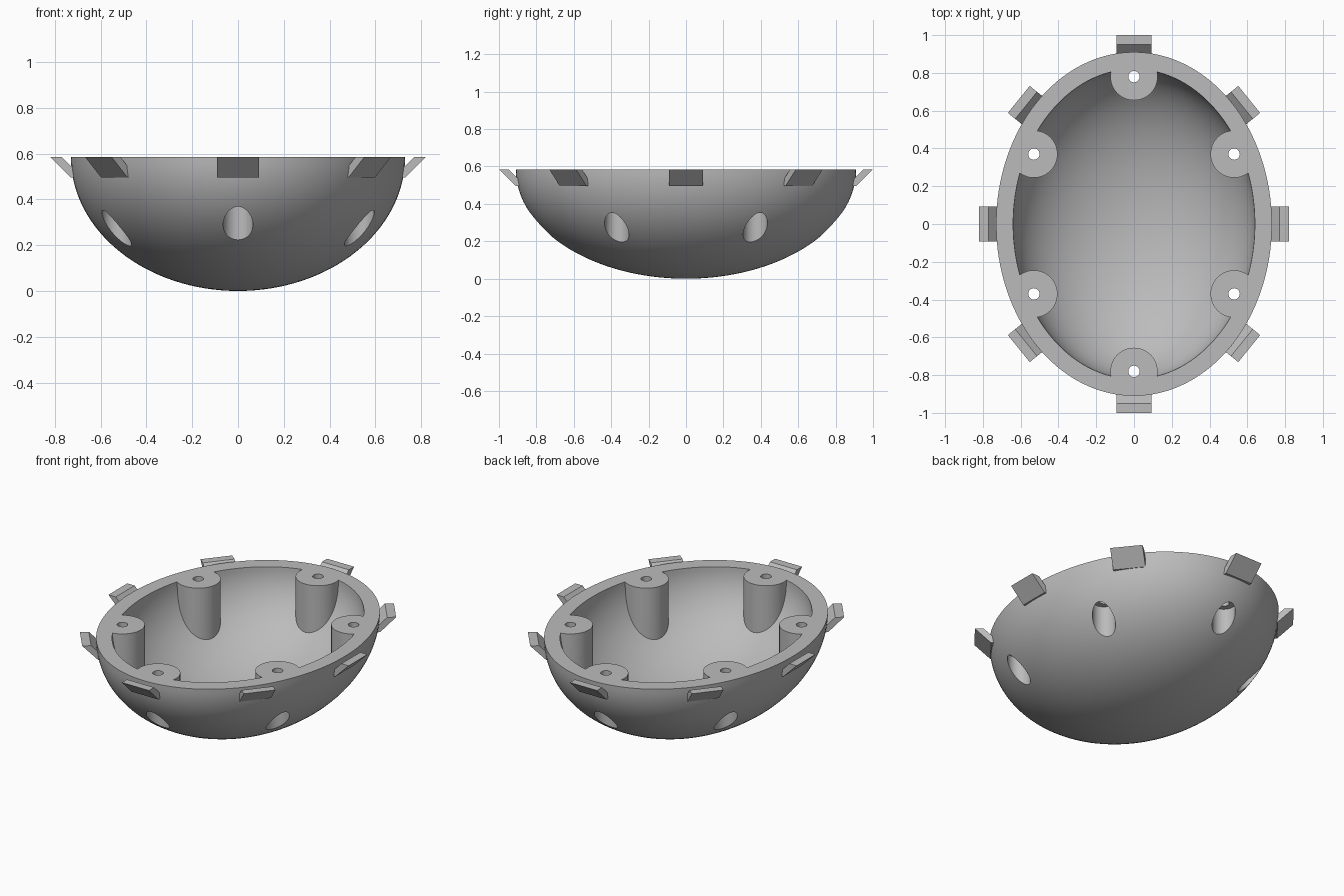
import bpy
import bmesh
import math
from mathutils import Matrix, Vector

cube = bpy.data.objects.get("Cube")
if cube:
    bpy.data.objects.remove(cube, do_unlink=True)

HEIGHT = 0.585
OUTER = (0.73, 0.91, HEIGHT)
INNER = (0.64, 0.82, HEIGHT - 0.09)
POSTS = [(0, 0.78), (0, -0.78)] + [(x, y) for x in (-0.53, 0.53) for y in (-0.37, 0.37)]

grey = bpy.data.materials.new("plain grey")
grey.use_nodes = True
grey.diffuse_color = (0.5, 0.5, 0.5, 1)
grey.node_tree.nodes["Principled BSDF"].inputs["Base Color"].default_value = (0.5, 0.5, 0.5, 1)


def add_object(name, bm):
    bmesh.ops.recalc_face_normals(bm, faces=bm.faces)
    mesh = bpy.data.meshes.new(name)
    bm.to_mesh(mesh)
    bm.free()
    mesh.materials.append(grey)
    obj = bpy.data.objects.new(name, mesh)
    bpy.context.collection.objects.link(obj)
    return obj


def select_only(obj):
    bpy.ops.object.select_all(action='DESELECT')
    obj.select_set(True)
    bpy.context.view_layer.objects.active = obj


def bowl(name, radii, lip=0.0):
    """Solid lower half of an ellipsoid, with an optional straight lip above."""
    bm = bmesh.new()
    bmesh.ops.create_uvsphere(bm, u_segments=128, v_segments=64, radius=1)
    upper = [v for v in bm.verts if v.co.z > 1e-4]
    bmesh.ops.delete(bm, geom=upper, context='VERTS')
    for v in bm.verts:
        v.co = Vector((v.co.x * radii[0], v.co.y * radii[1], v.co.z * radii[2] + HEIGHT))
    rim = [e for e in bm.edges if e.is_boundary]
    if lip:
        new = bmesh.ops.extrude_edge_only(bm, edges=rim)["geom"]
        bmesh.ops.translate(bm, vec=(0, 0, lip), verts=[g for g in new if isinstance(g, bmesh.types.BMVert)])
        rim = [e for e in bm.edges if e.is_boundary]
    bmesh.ops.contextual_create(bm, geom=rim)
    return add_object(name, bm)


def columns(name, radius, bottom, top, segments):
    """One vertical cylinder at each post position."""
    bm = bmesh.new()
    for x, y in POSTS:
        bmesh.ops.create_cone(bm, cap_ends=True, segments=segments, radius1=radius, radius2=radius,
                              depth=top - bottom,
                              matrix=Matrix.Translation((x, y, (top + bottom) / 2)))
    return add_object(name, bm)


def subtract(target, cutter):
    cutter.hide_render = True
    mod = target.modifiers.new("cut", 'BOOLEAN')
    mod.operation = 'DIFFERENCE'
    mod.solver = 'EXACT'
    mod.object = cutter
    select_only(target)
    bpy.ops.object.modifier_apply(modifier=mod.name)
    bpy.data.objects.remove(cutter, do_unlink=True)


# Hollow shell, leaving screw posts standing in the cavity
shell = bowl("shell", OUTER)
cavity = bowl("cavity", INNER, lip=0.1)
subtract(cavity, columns("posts", 0.125, -0.1, 0.9, 64))
subtract(shell, cavity)

# Wide screw recesses from below and narrow holes right through
subtract(shell, columns("recesses", 0.065, -0.1, 0.39, 48))
subtract(shell, columns("screw_holes", 0.03, -0.2, 0.9, 32))
select_only(shell)
bpy.ops.object.shade_smooth_by_angle(angle=math.radians(30))


def clip(name, x, y, angle):
    """Slanted clip with its root buried in the wall; x, y is on the rim."""
    profile = [(0.09, HEIGHT), (0, 0.495), (-0.04, 0.495),
               (-0.04, 0.535), (-0.01, 0.535), (0.04, HEIGHT)]
    bm = bmesh.new()
    face = bm.faces.new([bm.verts.new((r, -0.092, z)) for r, z in profile])
    new = bmesh.ops.extrude_face_region(bm, geom=[face])["geom"]
    bmesh.ops.translate(bm, vec=(0, 0.184, 0), verts=[g for g in new if isinstance(g, bmesh.types.BMVert)])
    bm.transform(Matrix.Translation((x, y, 0)) @ Matrix.Rotation(angle, 4, 'Z'))
    return add_object(name, bm)


# Clips around the rim
clip("left_clip", OUTER[0], 0, 0)
clip("right_clip", -OUTER[0], 0, math.pi)
clip("back_clip", 0, OUTER[1], math.pi / 2)
clip("front_clip", 0, -OUTER[1], -math.pi / 2)
for side, sx in (("left", 1), ("right", -1)):
    for end, sy in (("back", 1), ("front", -1)):
        angle = math.radians(39)
        clip(f"{end}_{side}_clip", sx * 0.54, sy * 0.603,
             math.atan2(sy * math.sin(angle), sx * math.cos(angle)))
